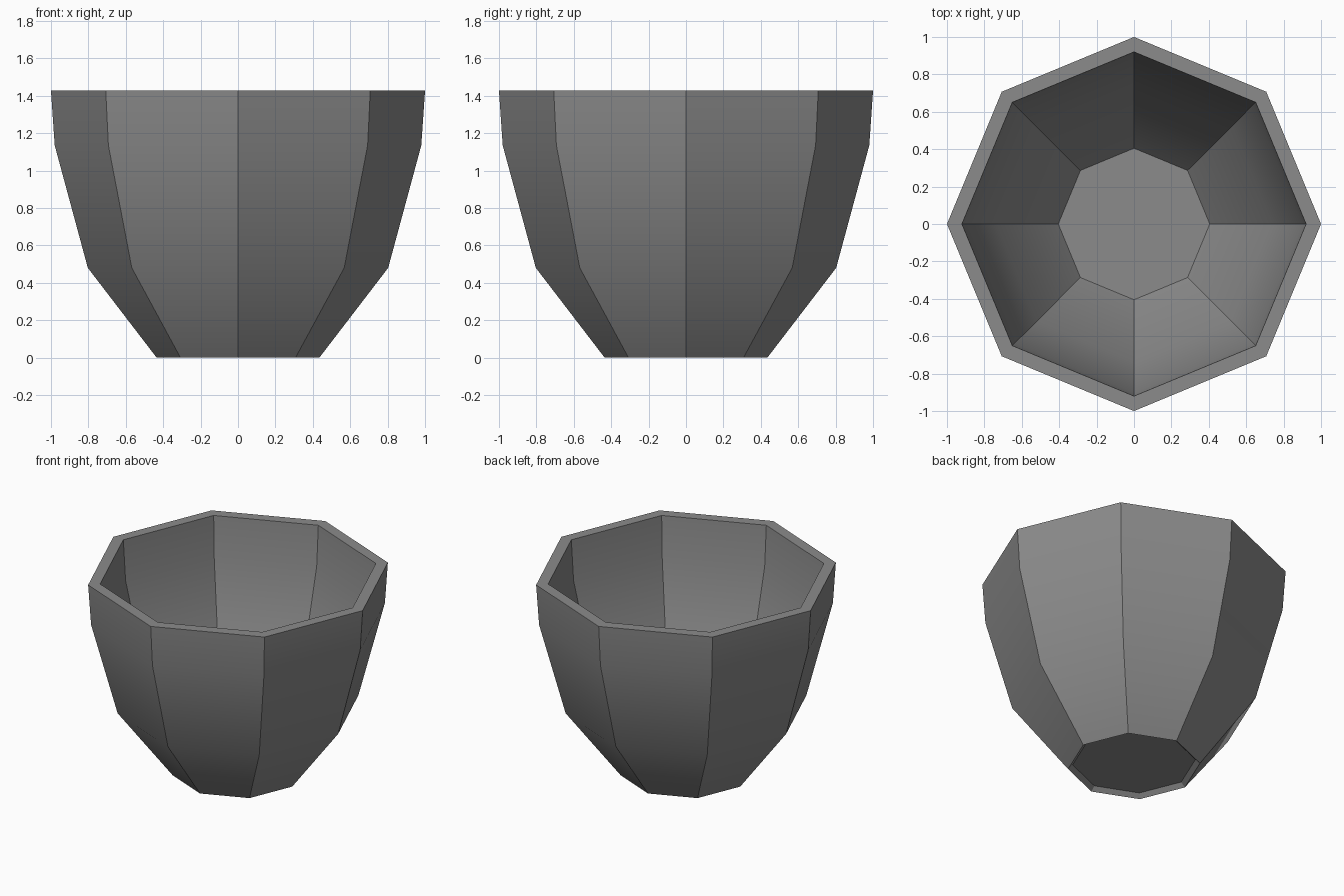
import bpy, bmesh, math

cube = bpy.data.objects.get("Cube")
if cube:
    bpy.data.objects.remove(cube, do_unlink=True)

SIDES = 8
WALL = 0.92      # inner radius as a share of the outer radius
FOOT = 0.03      # depth of the hollow under the foot

# Stone grey material
grey = bpy.data.materials.new("stone_grey")
grey.use_nodes = True
colour = (0.26, 0.26, 0.26, 1)
grey.diffuse_color = colour
grey.node_tree.nodes["Principled BSDF"].inputs["Base Color"].default_value = colour

# Profile as (radius, height): hollow foot, outer wall, rim, inner wall, floor
outer = [(0.435, 0), (0.803, 0.48), (0.98, 1.135), (1.0, 1.427)]
inner = [(r * WALL, z) for r, z in reversed(outer[1:])]
profile = [(0.405, FOOT)] + outer + inner + [(0.405, FOOT + 0.012)]

# Turn the profile into an eight-sided bowl
bm = bmesh.new()
rings = []
for r, z in profile:
    angles = [2 * math.pi * i / SIDES for i in range(SIDES)]
    rings.append([bm.verts.new((r * math.cos(a), r * math.sin(a), z)) for a in angles])
for low, high in zip(rings, rings[1:]):
    for i in range(SIDES):
        j = (i + 1) % SIDES
        bm.faces.new((low[i], low[j], high[j], high[i]))

# Underside and inner floor
bm.faces.new(reversed(rings[0]))
bm.faces.new(rings[-1])
bmesh.ops.recalc_face_normals(bm, faces=bm.faces)

mesh = bpy.data.meshes.new("bowl")
bm.to_mesh(mesh)
bm.free()
mesh.materials.append(grey)
bowl = bpy.data.objects.new("bowl", mesh)
bpy.context.collection.objects.link(bowl)

# Smooth along each panel, crisp between panels
bpy.ops.object.select_all(action="DESELECT")
bowl.select_set(True)
bpy.context.view_layer.objects.active = bowl
bpy.ops.object.shade_smooth_by_angle(angle=math.radians(28))
